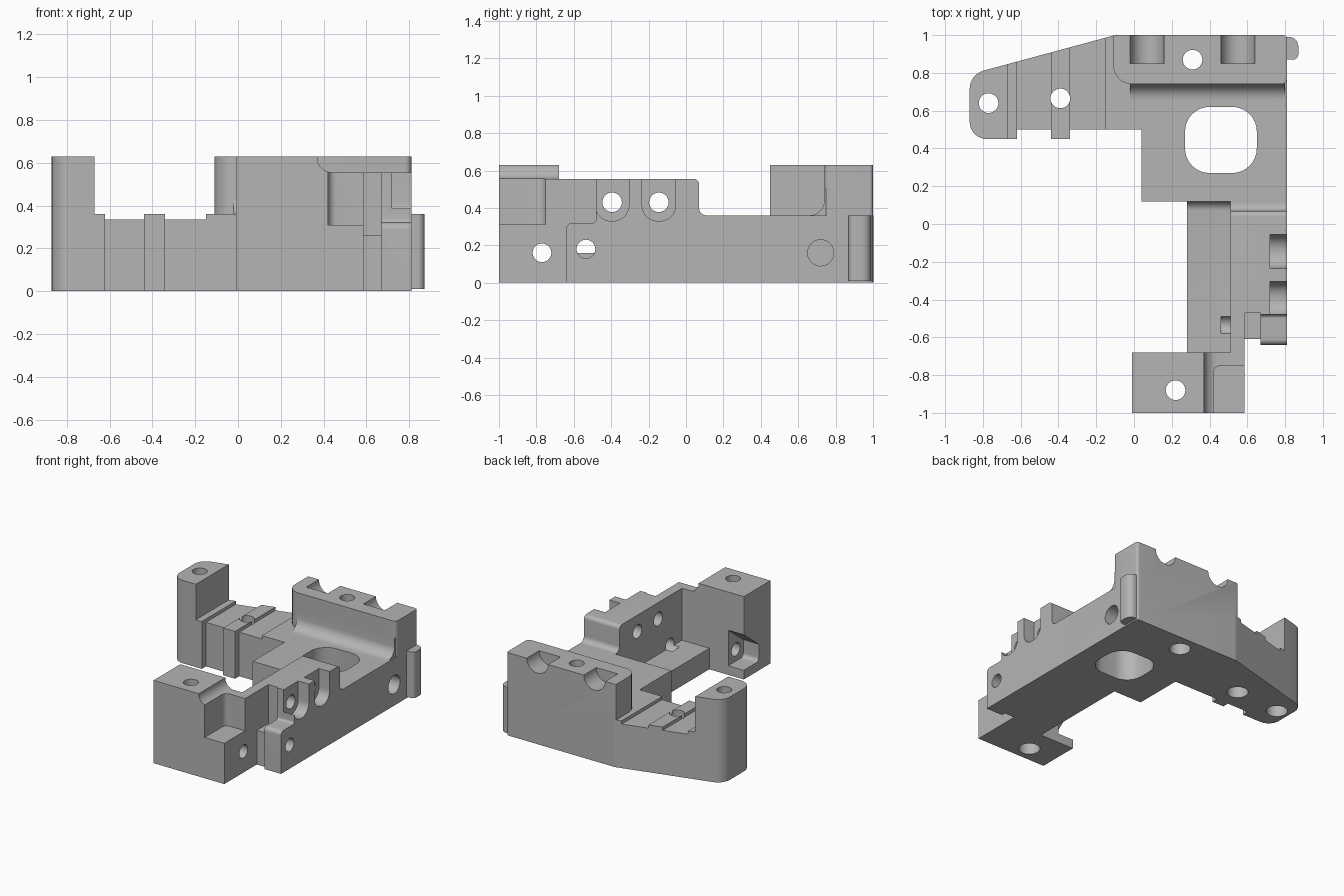
import bpy, bmesh, math
from mathutils import Vector

if "Cube" in bpy.data.objects:
    bpy.data.objects.remove(bpy.data.objects["Cube"])

grey = bpy.data.materials.new("machined_grey")
grey.use_nodes = True
COLOUR = (0.46, 0.46, 0.46, 1)
grey.diffuse_color = COLOUR
grey.node_tree.nodes["Principled BSDF"].inputs["Base Color"].default_value = COLOUR


def rounded(points, steps=8):
    """Replace corners given as (u, v, radius) by arcs."""
    out = []
    for i, p in enumerate(points):
        c = Vector(p[:2])
        if len(p) < 3:
            out.append(c)
            continue
        a = (Vector(points[i - 1][:2]) - c).normalized()
        b = (Vector(points[(i + 1) % len(points)][:2]) - c).normalized()
        half = a.angle(b) / 2
        centre = c + (a + b).normalized() * p[2] / math.sin(half)
        start = c + a * p[2] / math.tan(half) - centre
        end = c + b * p[2] / math.tan(half) - centre
        sweep = math.pi - 2 * half
        for k in range(steps + 1):
            t = k / steps
            out.append(centre + (start * math.sin((1 - t) * sweep)
                                 + end * math.sin(t * sweep)) / math.sin(sweep))
    return out


def prism(name, axis, lo, hi, points):
    """Extrude a profile along an axis."""
    place = {"x": lambda u, v, w: (w, u, v),
             "y": lambda u, v, w: (u, w, v),
             "z": lambda u, v, w: (u, v, w)}[axis]
    bm = bmesh.new()
    face = bm.faces.new([bm.verts.new(place(p.x, p.y, lo)) for p in rounded(points)])
    top = bmesh.ops.extrude_face_region(bm, geom=[face])["geom"]
    verts = [g for g in top if isinstance(g, bmesh.types.BMVert)]
    bmesh.ops.translate(bm, verts=verts, vec=place(0, 0, hi - lo))
    bmesh.ops.recalc_face_normals(bm, faces=bm.faces)
    mesh = bpy.data.meshes.new(name)
    bm.to_mesh(mesh)
    bm.free()
    mesh.materials.append(grey)
    obj = bpy.data.objects.new(name, mesh)
    bpy.context.collection.objects.link(obj)
    return obj


def rect(u0, v0, u1, v1):
    return [(u0, v0), (u1, v0), (u1, v1), (u0, v1)]


def bore(axis, u, v, r, lo, hi):
    ring = [(u + r * math.cos(math.tau * k / 32), v + r * math.sin(math.tau * k / 32))
            for k in range(32)]
    return prism("bore", axis, lo, hi, ring)


def combine(body, others, operation):
    bpy.context.view_layer.objects.active = body
    for other in others:
        mod = body.modifiers.new("join", "BOOLEAN")
        mod.operation, mod.solver, mod.object = operation, "EXACT", other
        bpy.ops.object.modifier_apply(modifier=mod.name)
        bpy.data.objects.remove(other)


def back(x):
    """Slanted rear edge of the arm."""
    return 1 + 0.27 * (x + 0.1)


def arm_slab(name, x0, x1, front, top):
    return prism(name, "z", 0, top, [(x0, front), (x1, front), (x1, back(x1)), (x0, back(x0))])


# Central plate, tall rear block and its front fillet
body = prism("bracket_body", "z", 0, 0.36, rect(0.04, 0.12, 0.81, 0.9))
parts = [
    prism("rear_block", "z", 0, 0.63, [(-0.11, 0.74, 0.1), (0.81, 0.74, 0.03), (0.81, 1, 0.02),
                                       (-0.1, 1), (-0.11, 0.997)]),
    prism("rear_fillet", "x", -0.02, 0.8, [(0.64, 0.3), (0.8, 0.3), (0.8, 0.5),
                                           (0.74, 0.5), (0.74, 0.36, 0.08), (0.64, 0.36)]),
    prism("side_ear", "z", 0.01, 0.36, [(0.7, 0.87), (0.87, 0.87, 0.03),
                                        (0.87, 0.99, 0.05), (0.7, 0.99)]),
    # Side arm with steps, rib and end tower
    arm_slab("arm_root", -0.15, -0.09, 0.5, 0.36),
    prism("arm_inner", "z", 0, 0.36, rect(-0.1, 0.5, 0.1, 0.9)),
    arm_slab("arm_bed", -0.64, -0.14, 0.5, 0.335),
    arm_slab("arm_rib", -0.44, -0.34, 0.45, 0.36),
    arm_slab("arm_step", -0.69, -0.62, 0.45, 0.36),
    prism("arm_tower", "z", 0, 0.63, [(-0.87, 0.45, 0.09), (-0.67, 0.45),
                                      (-0.67, back(-0.67)), (-0.87, back(-0.87), 0.1)]),
    # Front rail floor, upright wall and stepped front block
    prism("rail_floor", "x", 0.28, 0.54, [(-0.75, 0), (0.2, 0), (0.2, 0.3), (0.12, 0.3),
                                          (0.12, 0.16, 0.05), (-0.75, 0.16)]),
    prism("rail_wall", "x", 0.51, 0.585, rect(-0.75, 0, -0.4, 0.555)),
    prism("wall_pad", "x", 0.51, 0.81, [
        (-0.64, 0), (-0.64, 0.32, 0.03), (-0.48, 0.32, 0.02), (-0.48, 0.555),
        (0.07, 0.555, 0.03), (0.07, 0.36, 0.04), (0.2, 0.36), (0.2, 0)]),
    prism("front_block", "y", -1, -0.68, [(-0.01, 0), (0.585, 0), (0.585, 0.555),
                                          (0.37, 0.555, 0.07), (0.37, 0.63), (-0.01, 0.63)]),
]
combine(body, parts, "UNION")

# Window, corner pocket, wall relief and side notch
cuts = [
    prism("window", "z", -0.1, 0.8, [(0.27, 0.27, 0.13), (0.65, 0.27, 0.13),
                                     (0.65, 0.62, 0.13), (0.27, 0.62, 0.13)]),
    prism("corner_pocket", "z", 0.31, 0.8, [(0.42, -1.1), (0.7, -1.1),
                                            (0.7, -0.75), (0.42, -0.75, 0.04)]),
    prism("relief_top", "y", -0.7, -0.47, rect(0.585, 0.26, 0.67, 0.7)),
    prism("relief_front", "z", -0.1, 0.4, rect(0.585, -0.7, 0.67, -0.61)),
    prism("side_notch", "x", -0.1, 0.12, [(-0.86, 0.07, 0.03), (-0.6, 0.07), (-0.6, 0.34),
                                          (-0.68, 0.34), (-0.86, 0.2)]),
    bore("x", 0.72, 0.16, 0.07, 0.6, 0.9),
    bore("x", -0.77, 0.16, 0.05, -0.1, 0.7),
    bore("x", -0.535, 0.18, 0.05, 0.46, 0.9),
]
# Vertical bolt holes with wider undersides
for x, y in [(-0.77, 0.64), (-0.39, 0.665), (0.31, 0.87), (0.22, -0.88)]:
    cuts += [bore("z", x, y, 0.052, -0.1, 0.8), bore("z", x, y, 0.075, -0.1, 0.1)]
# Half-round saddles in the rear block
for x in (0.07, 0.55):
    cuts.append(bore("y", x, 0.63, 0.09, 0.85, 1.1))
# U-shaped seats with cross holes in the wall
for y in (-0.395, -0.145):
    cuts.append(prism("wall_seat", "x", 0.72, 0.9, [
        (y - 0.09, 0.33, 0.085), (y + 0.09, 0.33, 0.085), (y + 0.09, 0.7), (y - 0.09, 0.7)]))
    cuts.append(bore("x", y, 0.43, 0.052, 0.4, 0.9))
combine(body, cuts, "DIFFERENCE")

bpy.ops.object.select_all(action="DESELECT")
body.select_set(True)
bpy.context.view_layer.objects.active = body
bpy.ops.object.shade_smooth_by_angle(angle=math.radians(30))
